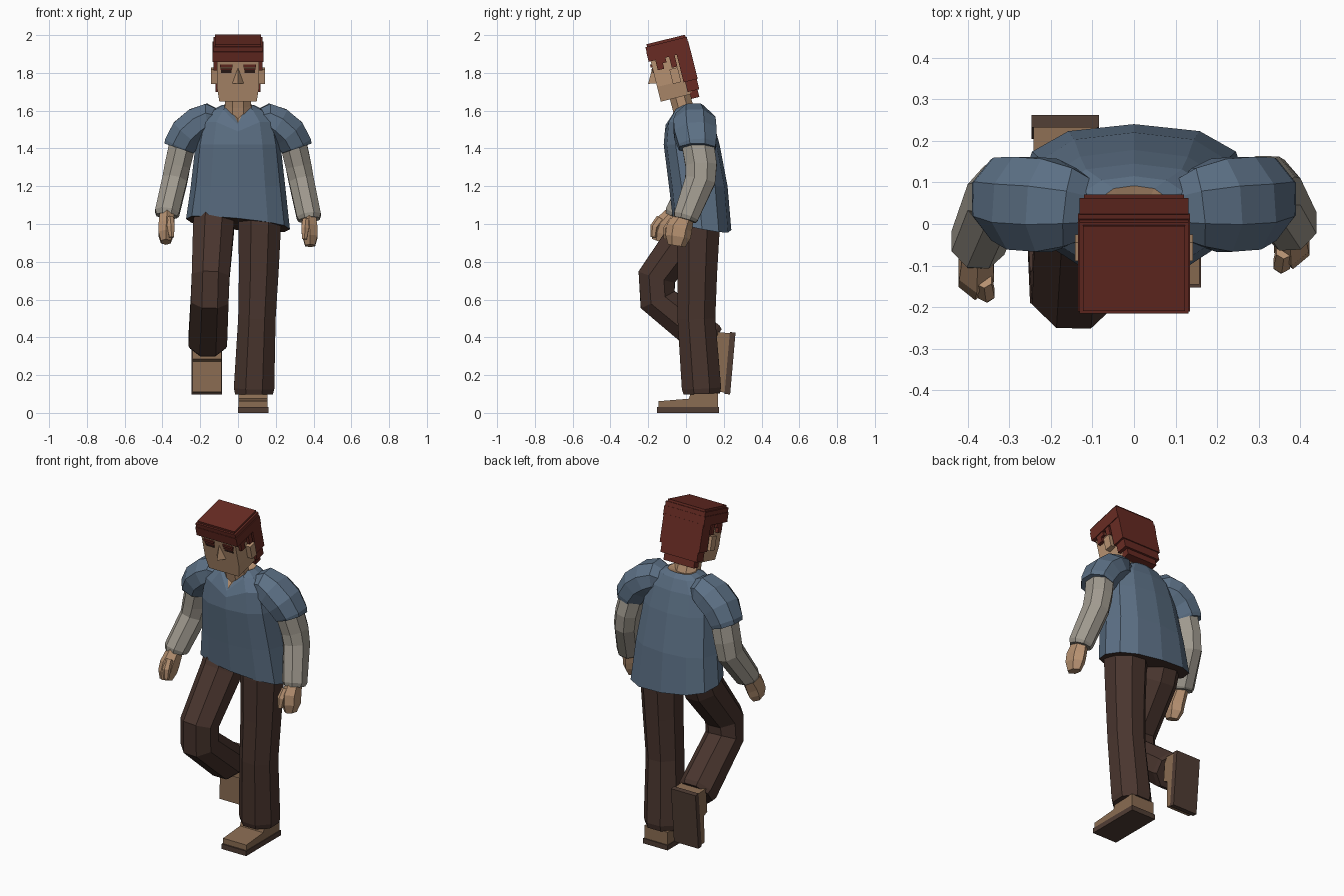
import bpy, math
from mathutils import Vector, Matrix

if "Cube" in bpy.data.objects:
    bpy.data.objects.remove(bpy.data.objects["Cube"])


def material(name, r, g, b):
    m = bpy.data.materials.new(name)
    lin = [((c / 255 + 0.055) / 1.055) ** 2.4 for c in (r, g, b)]
    m.diffuse_color = (*lin, 1)
    m.use_nodes = True
    m.node_tree.nodes["Principled BSDF"].inputs["Base Color"].default_value = m.diffuse_color
    return m


SHIRT = material("slate blue cloth", 92, 112, 133)
GREY = material("warm grey cloth", 160, 154, 143)
SKIN = material("tan skin", 182, 145, 113)
HAIR = material("red brown hair", 104, 43, 35)
PANTS = material("dark brown cloth", 73, 53, 46)
SHOE = material("tan leather", 138, 108, 82)
SOLE = material("dark sole", 80, 61, 52)
DARK = material("dark eye", 45, 28, 24)


def mesh(name, verts, faces, mats, xform=None):
    me = bpy.data.meshes.new(name)
    me.from_pydata([tuple(v) for v in verts], [], faces)
    for m in mats:
        me.materials.append(m)
    ob = bpy.data.objects.new(name, me)
    bpy.context.collection.objects.link(ob)
    if xform:
        ob.matrix_world = xform
    return ob


def skin_rings(rings):
    """Side quads and end caps for equal-sized rings of points."""
    n = len(rings[0])
    verts = [p for r in rings for p in r]
    faces = [(k * n + i, k * n + (i + 1) % n, (k + 1) * n + (i + 1) % n, (k + 1) * n + i)
             for k in range(len(rings) - 1) for i in range(n)]
    faces.append(tuple(reversed(range(n))))
    faces.append(tuple(range(len(verts) - n, len(verts))))
    return verts, faces


def tube(name, path, mat, ref=(1, 0, 0), n=8):
    """Tube through (x, y, z, radius along ref, other radius)."""
    pts = [Vector(p[:3]) for p in path]
    rings = []
    for k, p in enumerate(pts):
        t = Vector()
        if k > 0:
            t += (p - pts[k - 1]).normalized()
        if k < len(pts) - 1:
            t += (pts[k + 1] - p).normalized()
        t.normalize()
        a = Vector(ref) - t * t.dot(Vector(ref))
        a.normalize()
        b = t.cross(a)
        s = 1 / math.cos(math.pi / n)
        rings.append([p + a * path[k][3] * s * math.cos(w) + b * path[k][4] * s * math.sin(w)
                      for w in [2 * math.pi * (i + 0.5) / n for i in range(n)]])
    return mesh(name, *skin_rings(rings), [mat])


def box(name, x, y, z, mat, xform=None, taper=1.0):
    """Box between limits, bottom scaled by taper in x."""
    rings = [[(x[0] * s, y[0], h), (x[1] * s, y[0], h), (x[1] * s, y[1], h), (x[0] * s, y[1], h)]
             for h, s in ((z[0], taper), (z[1], 1.0))]
    return mesh(name, *skin_rings(rings), [mat], xform)


# Shirt body: rings of (z, centre y, half width, half depth)
N = 12
profile = [(1.0, .085, .275, .155), (1.2, .065, .25, .155), (1.42, .03, .225, .148),
           (1.54, .02, .20, .125), (1.605, .025, .135, .09), (1.63, .03, .085, .062)]
rings = []
for k, (z, cy, rx, ry) in enumerate(profile):
    ring = []
    for i in range(N):
        c, s = math.cos(2 * math.pi * i / N), math.sin(2 * math.pi * i / N)
        x = rx * math.copysign(abs(c) ** .8, c) if abs(c) > 1e-6 else 0
        y = cy + ry * math.copysign(abs(s) ** .8, s)
        ring.append([x, y, z - .1 * x - .2 * (y - .08) if k == 0 else z])
    rings.append(ring)
# V neck: pull the front centre points down
for k, y, z in ((3, -.112, 1.49), (4, -.108, 1.525), (5, -.095, 1.535)):
    rings[k][9 * N // 12][1:] = [y, z]
verts, faces = skin_rings(rings)
top = faces.pop()
verts.append((0, -.01, 1.59))
faces += [(top[i], top[(i + 1) % N], len(verts) - 1) for i in range(N)]
shirt = mesh("shirt", verts, faces, [SHIRT, SKIN, PANTS])
for p in shirt.data.polygons:
    if p.index >= len(faces) - N:
        p.material_index = 1
    elif len(p.vertices) == N:
        p.material_index = 2

# Arms: puffed short sleeve, long undersleeve, hand and thumb
for side, sx in (("right", 1), ("left", -1)):
    tube(side + "_short_sleeve",
         [(.12 * sx, .035, 1.55, .075, .06), (.155 * sx, .04, 1.555, .095, .083),
          (.21 * sx, .045, 1.53, .112, .09), (.27 * sx, .05, 1.48, .112, .09),
          (.308 * sx, .06, 1.415, .10, .085), (.313 * sx, .06, 1.40, .095, .08)],
         SHIRT, ref=(0, 1, 0))
arms = {"right": (1, .085, 0.0, 1.04, (-.035, .98), (-.05, .885)),
        "left": (-1, .07, -.045, 1.06, (-.105, .99), (-.135, .905))}
for side, (sx, elbow, cuff, cz, palm, tip) in arms.items():
    tube(side + "_undersleeve",
         [(.29 * sx, .06, 1.44, .07, .085), (.32 * sx, elbow - .005, 1.31, .068, .083),
          (.335 * sx, elbow - .01, 1.23, .066, .08), (.375 * sx, cuff, cz, .064, .066),
          (.377 * sx, cuff - .005, cz - .018, .055, .058)], GREY)
    tube(side + "_hand",
         [(.375 * sx, cuff, cz + .01, .035, .04), (.378 * sx, palm[0], palm[1], .042, .06),
          (.382 * sx, (palm[0] + tip[0]) / 2, (palm[1] + tip[1]) / 2, .04, .058),
          (.382 * sx, tip[0], tip[1], .026, .04)], SKIN, n=6)
    tube(side + "_thumb",
         [(.36 * sx, palm[0] - .03, palm[1] + .04, .018, .02),
          (.355 * sx, palm[0] - .062, palm[1] - .005, .02, .02),
          (.352 * sx, palm[0] - .068, palm[1] - .06, .012, .014)], SKIN, n=6)

# Trouser legs: right one standing, left one stepping with a bent knee
tube("right_trouser_leg",
     [(.115, .065, 1.1, .11, .11), (.115, .065, 1.0, .113, .115), (.11, .06, .75, .105, .105),
      (.10, .055, .5, .099, .1), (.085, .082, .13, .107, .104), (.085, .083, .1, .10, .096)], PANTS)
tube("left_trouser_leg",
     [(-.125, .075, 1.08, .105, .105), (-.13, .03, .97, .108, .11), (-.145, -.155, .72, .1, .1),
      (-.15, -.15, .60, .1, .1), (-.16, .115, .385, .102, .1), (-.16, .135, .37, .094, .09)], PANTS)


# Shoes: side profile of the upper on a flat sole
def shoe(name, xform):
    outline = [(-.145, .03), (.17, .03), (.17, .105), (.025, .105), (.015, .075), (-.145, .062)]
    sides = [[(x, y, z) for y, z in outline] for x in (.077, -.077)]
    v, f = skin_rings(sides)
    mesh(name + "_shoe", v, f, [SHOE], xform)
    box(name + "_sole", (-.081, .081), (-.153, .176), (0, .03), SOLE, xform)


shoe("right", Matrix.Translation((.08, 0, 0)))
shoe("left", Matrix.Translation((-.165, .247, .25)) @ Matrix.Rotation(math.radians(85), 4, 'X'))

# Neck
tube("neck", [(0, .01, 1.53, .078, .062), (0, -.02, 1.63, .07, .055), (0, -.045, 1.72, .068, .055)], SKIN)

# Head, tilted forward; coordinates below are local to the head
H = Matrix.Translation((0, 0, 1.65)) @ Matrix.Rotation(math.radians(14), 4, 'X')
box("jaw", (-.112, .112), (-.13, .04), (.03, .11), SKIN, H, taper=.88)
box("face", (-.112, .112), (-.13, .07), (.11, .30), SKIN, H)
mesh("nose", [(-.032, -.128, .128), (.032, -.128, .128), (0, -.172, .138), (0, -.13, .215)],
     [(0, 1, 2), (1, 3, 2), (3, 0, 2), (0, 3, 1)], [SKIN], H)
for side, sx in (("right", 1), ("left", -1)):
    def span(a, b):
        return tuple(sorted((a * sx, b * sx)))
    box(side + "_eyebrow", span(.03, .096), (-.138, -.129), (.218, .234), HAIR, H)
    box(side + "_eye", span(.034, .09), (-.134, -.129), (.188, .204), DARK, H)
    box(side + "_eyelid", span(.032, .092), (-.136, -.129), (.203, .210), HAIR, H)
    box(side + "_ear", span(.11, .142), (-.045, 0), (.105, .185), SKIN, H)
    # Locks hanging at the side of the head
    for j, (y0, y1, z0) in enumerate(((-.105, -.07, .195), (-.03, .0, .19), (-.07, -.05, .225))):
        box(f"{side}_lock_{j + 1}", span(.10, .13), (y0, y1), (z0, .27), HAIR, H)

# Hair: crown tiers and back
box("hair_band", (-.135, .135), (-.141, .088), (.25, .305), HAIR, H)
box("hair_upper", (-.131, .131), (-.139, .086), (.305, .330), HAIR, H)
box("hair_crown", (-.122, .122), (-.130, .080), (.330, .343), HAIR, H)
box("hair_back", (-.131, .131), (.012, .089), (.10, .26), HAIR, H)
box("hair_nape", (-.12, .12), (.02, .084), (.045, .10), HAIR, H)
box("hair_nape_low", (-.10, .10), (.03, .074), (.005, .045), HAIR, H)
